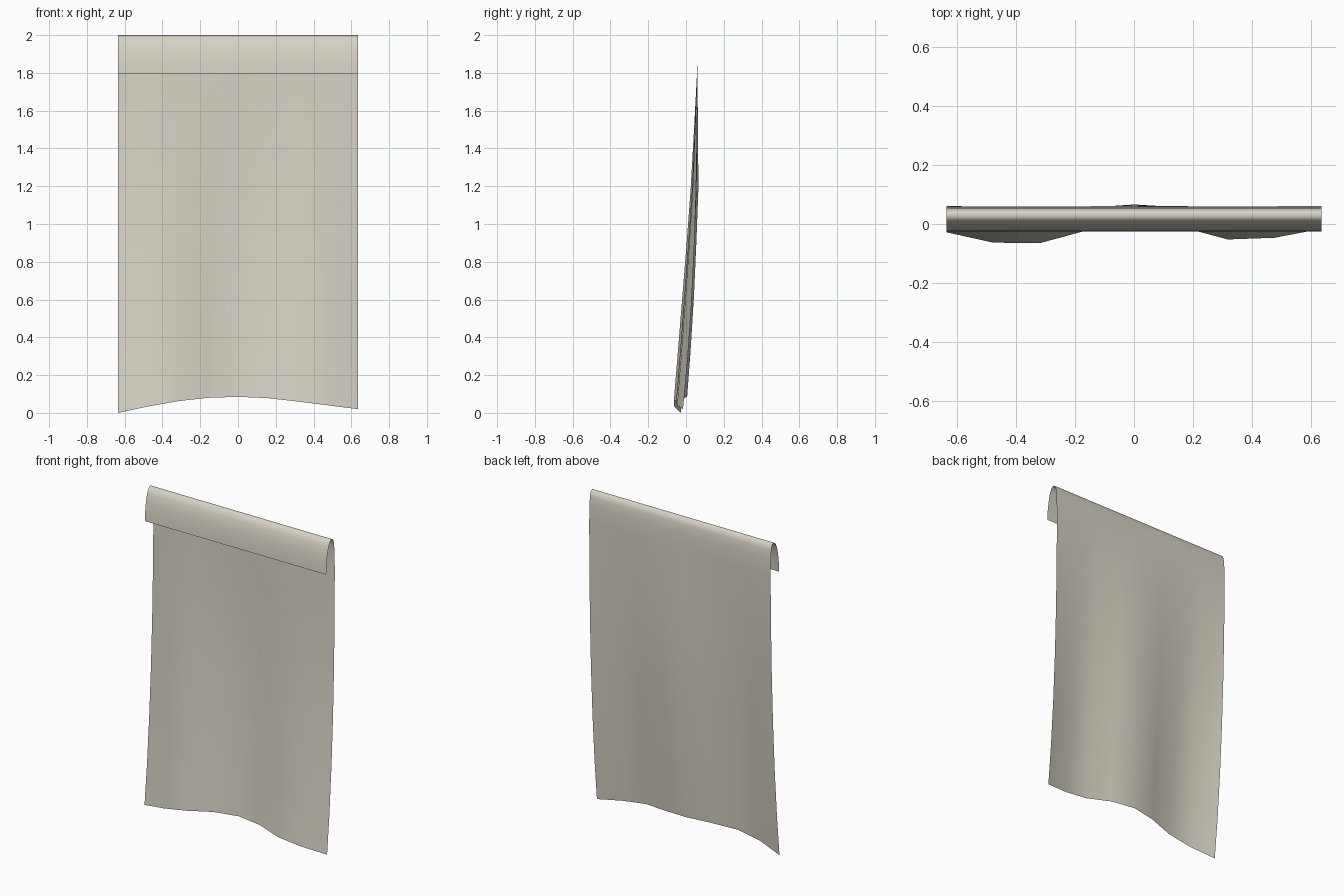
import bpy, bmesh

if "Cube" in bpy.data.objects:
    bpy.data.objects.remove(bpy.data.objects["Cube"])

# Columns across the cloth (x from -0.635 to 0.635)
N = 8
xs = [-0.635 + 1.27 * i / N for i in range(N + 1)]
hem = [0.0, 0.034, 0.062, 0.08, 0.085, 0.078, 0.06, 0.04, 0.02]
valley_weight = [0, 0.96, 0.98, 0.38, 0, 0.22, 0.81, 0.73, 0]

# Folded-over top: (y, z) from the front flap up and over to the back
fold = [(-0.025, 1.795), (-0.022, 1.85), (-0.014, 1.91), (-0.002, 1.96),
        (0.012, 1.988), (0.03, 2.0), (0.045, 1.99), (0.054, 1.96),
        (0.058, 1.91), (0.06, 1.85)]

# Hanging drop: (fraction of drop, y at centre, y in the valleys, y at side edges)
drop = [(0.0, 0.061, 0.058, 0.061), (0.17, 0.063, 0.042, 0.057),
        (0.35, 0.066, 0.024, 0.049), (0.52, 0.055, 0.002, 0.037),
        (0.69, 0.042, -0.022, 0.02), (0.86, 0.024, -0.046, -0.003),
        (1.0, 0.006, -0.066, -0.028)]

bm = bmesh.new()
rows = [[bm.verts.new((x, y, z)) for x in xs] for y, z in fold]
for t, centre, valley, edge in drop:
    row = []
    for i, x in enumerate(xs):
        y = centre + valley_weight[i] * (valley - centre)
        if i == 0:
            y = edge
        elif i == N:
            y = edge + 0.012 * t
        row.append(bm.verts.new((x, y, 1.795 + t * (hem[i] - 1.795))))
    rows.append(row)

# Skin the rows into one sheet
for a, b in zip(rows, rows[1:]):
    for i in range(N):
        f = bm.faces.new((a[i], a[i + 1], b[i + 1], b[i]))
        f.smooth = True
bmesh.ops.recalc_face_normals(bm, faces=bm.faces)

mesh = bpy.data.meshes.new("hanging_cloth")
bm.to_mesh(mesh)
bm.free()
cloth = bpy.data.objects.new("hanging_cloth", mesh)
bpy.context.collection.objects.link(cloth)

# Warm off-white fabric
mat = bpy.data.materials.new("linen")
mat.diffuse_color = (0.68, 0.65, 0.56, 1)
mat.use_nodes = True
mat.node_tree.nodes["Principled BSDF"].inputs["Base Color"].default_value = mat.diffuse_color
mesh.materials.append(mat)
